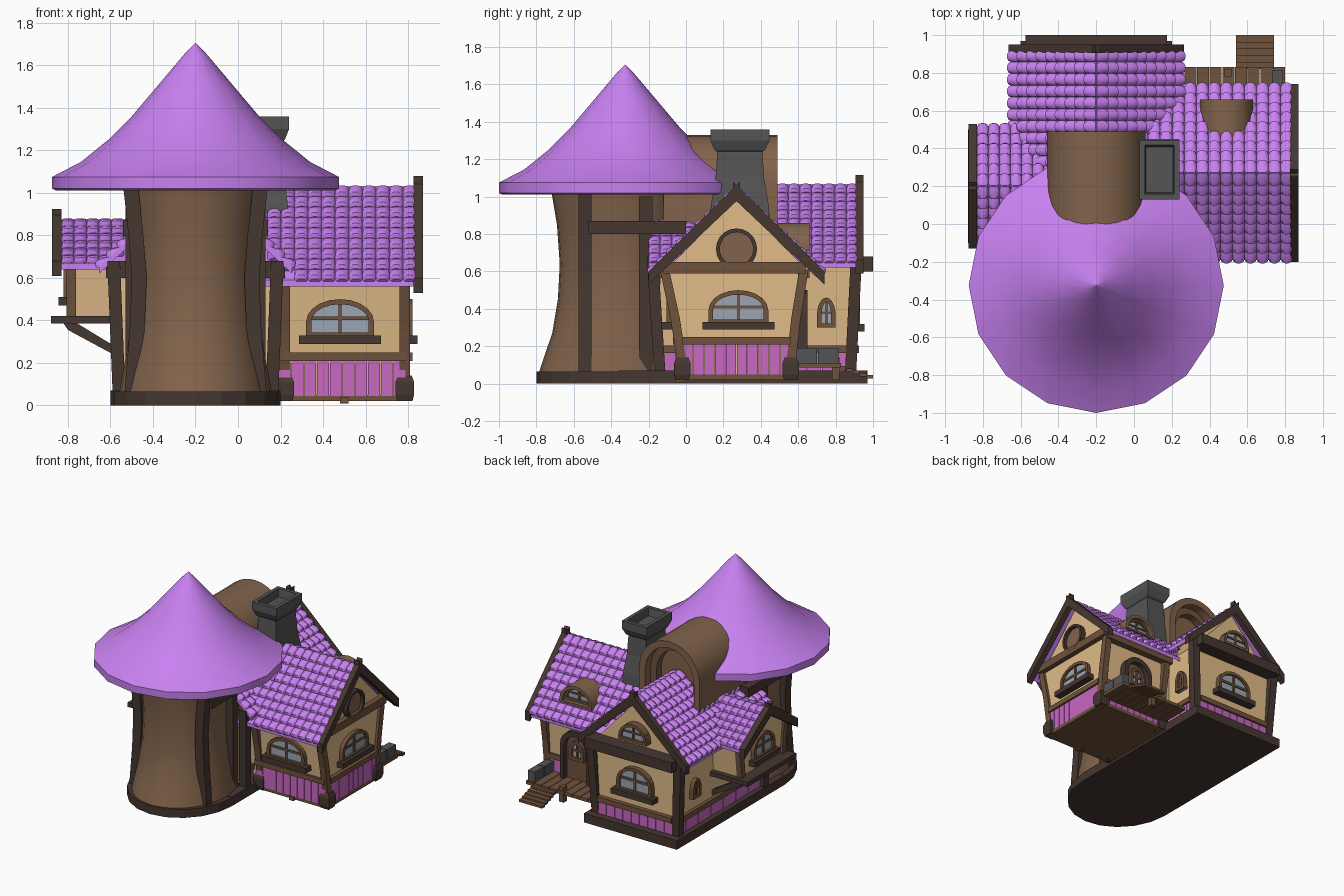
import bpy, bmesh
from math import pi, sin, cos, radians
from mathutils import Vector, Matrix

if "Cube" in bpy.data.objects:
    bpy.data.objects.remove(bpy.data.objects["Cube"])


def material(name, c):
    m = bpy.data.materials.new(name)
    m.diffuse_color = (*c, 1)
    m.use_nodes = True
    m.node_tree.nodes["Principled BSDF"].inputs["Base Color"].default_value = m.diffuse_color
    return m


PURPLE = material("purple", (.58, .22, .88))
PINK = material("pink", (.58, .14, .54))
PLASTER = material("plaster", (.75, .50, .25))
BARK = material("bark", (.22, .125, .07))
DARK = material("dark_wood", (.06, .038, .03))
WOOD = material("wood", (.16, .085, .045))
GLASS = material("glass", (.33, .38, .45))
STONE = material("stone", (.09, .09, .09))


def make(name, bm, mat, smooth=False):
    bmesh.ops.recalc_face_normals(bm, faces=bm.faces)
    me = bpy.data.meshes.new(name)
    bm.to_mesh(me)
    bm.free()
    ob = bpy.data.objects.new(name, me)
    bpy.context.collection.objects.link(ob)
    me.materials.append(mat)
    if smooth:
        bpy.ops.object.select_all(action='DESELECT')
        ob.select_set(True)
        bpy.context.view_layer.objects.active = ob
        bpy.ops.object.shade_smooth_by_angle(angle=radians(38))
    return ob


def frame(u):
    """Wall frame: local (across, up, outward) to world."""
    u, z = Vector(u), Vector((0, 0, 1))
    return Matrix((u, z, u.cross(z))).transposed()


F, R, B, L = (frame(u) for u in ((1, 0, 0), (0, 1, 0), (-1, 0, 0), (0, -1, 0)))


def prism(name, pts, M, d0, d1, mat, hole=None, smooth=False):
    bm = bmesh.new()
    n = len(pts)
    ring = lambda p, d: [bm.verts.new(M @ Vector((u, v, d))) for u, v in p]
    loops = [ring(pts, d0), ring(pts, d1)]
    if hole:
        loops += [ring(hole, d1), ring(hole, d0)]
        loops.append(loops[0])
    else:
        for lp in loops:
            bm.faces.new(lp)
    for a, b in zip(loops, loops[1:]):
        for i in range(n):
            j = (i + 1) % n
            bm.faces.new((a[i], a[j], b[j], b[i]))
    return make(name, bm, mat, smooth)


def box(name, x, y, z, mat):
    return prism(name, [(x[0], z[0]), (x[1], z[0]), (x[1], z[1]), (x[0], z[1])], F, -y[1], -y[0], mat)


def loft(name, rings, n, mat, rot=0.0, smooth=False):
    """Stacked elliptical rings (cx, cy, z, rx, ry)."""
    bm = bmesh.new()
    loops = [[bm.verts.new((cx + rx * cos(rot + 2 * pi * k / n), cy + ry * sin(rot + 2 * pi * k / n), z))
              for k in range(n)] for cx, cy, z, rx, ry in rings]
    bm.faces.new(loops[0])
    bm.faces.new(loops[-1])
    for a, b in zip(loops, loops[1:]):
        for i in range(n):
            j = (i + 1) % n
            bm.faces.new((a[i], a[j], b[j], b[i]))
    return make(name, bm, mat, smooth)


def post(name, pts, w, mat):
    s = w / 2 * 2 ** .5
    return loft(name, [(*p, s, s) for p in pts], 4, mat, pi / 4)


def arch(u, v, w, h, side=.4, n=10):
    return [(u - w / 2, v), (u + w / 2, v)] + [
        (u + w / 2 * cos(pi * k / n), v + h * side + h * (1 - side) * sin(pi * k / n)) for k in range(n + 1)]


def window(name, M, u, v, d, w, h, sill=True, side=.4):
    prism(name + "_glass", arch(u, v, w * .9, h * .92, side), M, d - .03, d + .012, GLASS)
    prism(name + "_frame", arch(u, v, w, h, side), M, d - .03, d + .03, WOOD,
          hole=arch(u, v + .022, w - .05, h - .046, side))
    for k, q in enumerate(([u - .008, u + .008, v, v + h * .95], [u - w * .45, u + w * .45, v + h * .45, v + h * .54])):
        prism(f"{name}_bar_{k}", [(q[0], q[2]), (q[1], q[2]), (q[1], q[3]), (q[0], q[3])], M, d - .02, d + .02, WOOD)
    if sill:
        a = w * .6
        prism(name + "_sill", [(u - a, v - .03), (u + a, v - .03), (u + a, v + .01), (u - a, v + .01)],
              M, d - .03, d + .055, DARK)


def planks(name, M, u0, u1, z0, z1, d, n):
    s = (u1 - u0) / n
    for k in range(n):
        a, b = u0 + k * s + .002, u0 + (k + 1) * s - .002
        prism(f"{name}_{k}", [(a, z0), (b, z0), (b, z1), (a, z1)], M, d - .04, d, PINK)
    prism(name + "_rail", [(u0, z1 - .005), (u1, z1 - .005), (u1, z1 + .035), (u0, z1 + .035)], M, d - .05, d + .015, WOOD)


# name: (ridge axis, ridge position, start, end, ridge z, eave z, half width, columns, rows)
ROOFS = {"back_roof": ("y", -.2, -.2, .92, 1.065, .65, .455, 18, 9),
         "right_roof": ("x", .27, -.18, .84, 1.03, .59, .46, 16, 9),
         "left_roof": ("x", .2, -.83, -.42, .875, .67, .32, 7, 6)}


def buried(name, p):
    for k, (ax, c, a0, a1, zr, ze, hw, _, _) in ROOFS.items():
        a, s = (p.x, p.y - c) if ax == "x" else (p.y, p.x - c)
        if k != name and a0 < a < a1 and abs(s) < hw and p.z < zr - (zr - ze) * abs(s) / hw - .035:
            return True
    return False


def roof(name, ax, c, a0, a1, zr, ze, hw, cols, rows):
    bm = bmesh.new()
    w = (a1 - a0) / cols
    along = Vector((1, 0, 0)) if ax == "x" else Vector((0, 1, 0))
    for sgn in (-1, 1):
        across = Vector((0, sgn, 0)) if ax == "x" else Vector((sgn, 0, 0))
        down = across * hw + Vector((0, 0, ze - zr))
        h = down.length / rows
        down.normalize()
        up = along.cross(down)
        up *= 1 if up.z > 0 else -1
        ridge = (Vector((0, c, zr)) if ax == "x" else Vector((c, 0, zr)))
        for i in range(cols):
            for r in range(rows):
                o = ridge + along * (a0 + (i + .5) * w) + down * (r * h)
                if buried(name, o + down * h * .5):
                    continue
                loops = []
                for s, lift, ww in ((0, -.012, .94), (.6, .008, 1.04), (.95, .012, 1.0), (1.12, .002, .72)):
                    loops.append([bm.verts.new(o + down * h * s + along * (w / 2 * ww * cos(pi * k / 5))
                                  + up * (lift * sin(pi * k / 5) + .019 * sin(pi * k / 5) * ww)) for k in range(6)])
                bm.faces.new(loops[0])
                bm.faces.new(loops[-1])
                for a, b in zip(loops, loops[1:]):
                    for k in range(6):
                        bm.faces.new((a[k], a[(k + 1) % 6], b[(k + 1) % 6], b[k]))
    make(name + "_tiles", bm, PURPLE, True)
    M, c = (R, c) if ax == "x" else (B, -c)
    prism(name + "_slab", [(c - hw, ze), (c, zr), (c + hw, ze), (c + hw, ze - .03), (c, zr - .03), (c - hw, ze - .03)],
          M, a0, a1, PURPLE)
    # bargeboards on the exposed gable
    e = a0 - .03 if name == "left_roof" else a1
    for k, s in enumerate((-1, 1)):
        q = c + s * (hw + .01)
        prism(f"{name}_bargeboard_{k}", [(q, ze + .01), (c - s * .02, zr + .05), (c - s * .02, zr - .035), (q, ze - .06)],
              M, e - .015, e + .03, DARK)


for k, v in ROOFS.items():
    roof(k, *v)

# tower: trunk, cone roof, base
loft("tower_trunk", [(-.2, -.36, z, a, b) for z, a, b in ((.05, .36, .43), (.14, .345, .40), (.27, .32, .355),
     (.45, .295, .325), (.64, .29, .315), (.85, .30, .33), (1.03, .33, .36))], 28, BARK, smooth=True)
loft("tower_roof", [(-.2, -.325, z, r, r) for r, z in ((.3, 1.03), (.655, 1.01), (.675, 1.02), (.675, 1.075), (.54, 1.145),
     (.41, 1.25), (.3, 1.36), (.19, 1.49), (.055, 1.65), (.002, 1.705))], 16, PURPLE, smooth=True)
loft("tower_base", [(-.2, -.36, 0, .4, .44), (-.2, -.36, .065, .4, .44)], 20, DARK)
box("back_wing_base", (-.6, .2), (-.36, .97), (0, .07), DARK)
for s in (-1, 1):
    X = lambda o: -.2 + s * o
    side = "left" if s < 0 else "right"
    post(f"tower_post_{side}", [(X(o), -.54, z) for o, z in ((.30, .05), (.275, .35), (.265, .6), (.28, .8), (.305, 1.03))], .07, DARK)
    box(f"tower_tie_{side}", sorted((X(.27), X(.34))), (-.52, .0), (.8, .87), DARK)
    post(f"wing_front_post_{side}", [(X(.36), -.14, .06), (X(.385), -.18, .68)], .06, DARK)
    box(f"wing_front_cap_{side}", sorted((X(.29), X(.42))), (-.2, -.12), (.6, .68), DARK)
    post(f"wing_back_post_{side}", [(X(.345), .88, .06), (X(.38), .91, .66)], .06, DARK)
    box(f"tower_back_post_{side}", sorted((X(.27), X(.33))), (-.25, -.18), (.06, 1.0), DARK)

# back wing walls and details
prism("back_wing_walls", [(-.14, .05), (.54, .05), (.57, .62), (.2, 1.02), (-.17, .62)], B, -.14, .89, PLASTER)
planks("back_panel", B, -.12, .52, .07, .17, .91, 9)
planks("back_wing_left_panel", L, -.88, .12, .07, .17, .56, 13)
planks("back_wing_right_panel", R, -.13, .88, .05, .17, .16, 13)
box("back_gable_beam", (-.575, .175), (.88, 1.0), (.6, .68), DARK)
window("back_window", B, .2, .31, .9, .3, .2)
window("back_gable_window", B, .2, .72, .92, .24, .14, False, .15)
window("left_small_window", L, -.7, .3, .56, .1, .15, False)
window("right_small_window", R, .75, .3, .16, .1, .16, False)

# left overhanging bay
prism("left_bay_walls", [(-.06, .4), (.46, .4), (.49, .66), (.2, .86), (-.09, .66)], R, -.79, -.45, PLASTER)
box("left_bay_floor", (-.88, -.52), (-.1, .5), (.385, .42), DARK)
for k, y in enumerate((-.05, .44)):
    prism(f"left_bay_brace_{k}", [(-.83, .40), (-.78, .40), (-.55, .26), (-.55, .22), (-.8, .355)], F, -y - .025, -y + .025, DARK)
    post(f"left_bay_post_{k}", [(-.785, y, .4), (-.785, y + (-.03, .03)[k], .67)], .045, WOOD)
window("left_bay_window", L, -.2, .5, .79, .26, .18)

# right wing
prism("right_wing_walls", [(-.03, .03), (.57, .03), (.61, .6), (.635, .62), (.27, .99), (-.095, .62), (-.09, .6)], R, .0, .79, PLASTER)
box("right_wing_sill_beam", (.17, .805), (-.05, .59), (.02, .05), WOOD)
planks("right_front_panel", F, .19, .79, .045, .215, .055, 10)
planks("right_side_panel", R, -.02, .56, .045, .215, .805, 10)
planks("right_rear_panel", B, -.79, -.19, .045, .215, .585, 10)
box("right_gable_beam", (.76, .83), (-.12, .64), (.59, .65), WOOD)
for k, (y0, y1) in enumerate(((-.02, -.115), (.56, .63))):
    for x in (.22, .785):
        post(f"right_wing_post_{k}_{x}", [(x, y0, .1), (x, y0 * .6 + y1 * .4, .35), (x, y1, .61)], .05, WOOD)
        loft(f"right_wing_foot_{k}_{x}", [(x, y0, z, r, r) for z, r in ((.02, .05), (.05, .062), (.11, .062), (.14, .045))], 4, DARK, pi / 4)
    box(f"right_wing_eave_beam_{k}", (.18, .8), (y1 - .03, y1 + .03), (.565, .61), WOOD)
box("front_foot", (.48, .52), (-.06, 0), (.01, .04), WOOD)
window("right_front_window", F, .48, .32, .075, .32, .18)
window("right_side_window", R, .28, .32, .79, .32, .18)
circle = lambda r: [(.27 + r * cos(pi * k / 10), .72 + r * sin(pi * k / 10)) for k in range(20)]
prism("round_window_frame", circle(.11), R, .77, .83, DARK, hole=circle(.09))
prism("round_window_pane", circle(.095), R, .77, .805, BARK)

# back door, dormer and porch
prism("door", arch(-.5, .1, .2, .36, .7), B, .55, .61, WOOD)
window("door_window", B, -.5, .27, .61, .13, .15, False)
prism("door_frame", arch(-.5, .1, .26, .4, .7), B, .56, .65, DARK, hole=arch(-.5, .1, .2, .36, .7))
prism("dormer_hood", arch(-.49, .71, .28, .15, .1), B, .4, .66, BARK, hole=arch(-.49, .725, .23, .11, .1), smooth=True)
window("dormer_window", B, -.49, .72, .6, .24, .125, False, .1)
for k in range(9):
    box(f"deck_plank_{k}", (.2 + k * .067, .263 + k * .067), (.58, .83), (.085, .11), WOOD)
for k in range(5):
    box(f"stair_{k}", (.54, .74), (.82 + k * .036, .856 + k * .036), (.075 - k * .012, .093 - k * .012), WOOD)
box("porch_post", (.48, .52), (.78, .82), (.02, .14), WOOD)
for k in range(2):
    box(f"stone_block_{k}", (.73, .79), (.59 + k * .115, .7 + k * .115), (.11, .19), STONE)

# arched vault joining the tower roof, with inner wall
prism("vault", arch(.2, .85, .52, .48, .46, 14), B, -.12, .49, BARK, hole=arch(.2, .85, .42, .43, .46, 14), smooth=True)
prism("vault_inner_wall", arch(.2, .85, .43, .435, .46, 14), B, .3, .36, BARK)
prism("vault_inner_arch", arch(.2, .85, .42, .43, .46, 14), B, .34, .42, WOOD, hole=arch(.2, .87, .32, .36, .46, 14))

# stone chimney with hollow cap
q = 2 ** .5
loft("chimney", [(.135, .288, z, a * q, b * q) for z, a, b in ((.72, .115, .17), (.95, .098, .155), (1.1, .082, .13),
     (1.24, .075, .12), (1.25, .085, .135), (1.3, .105, .158), (1.36, .105, .158), (1.36, .078, .13), (1.3, .072, .12))],
     4, STONE, pi / 4)
